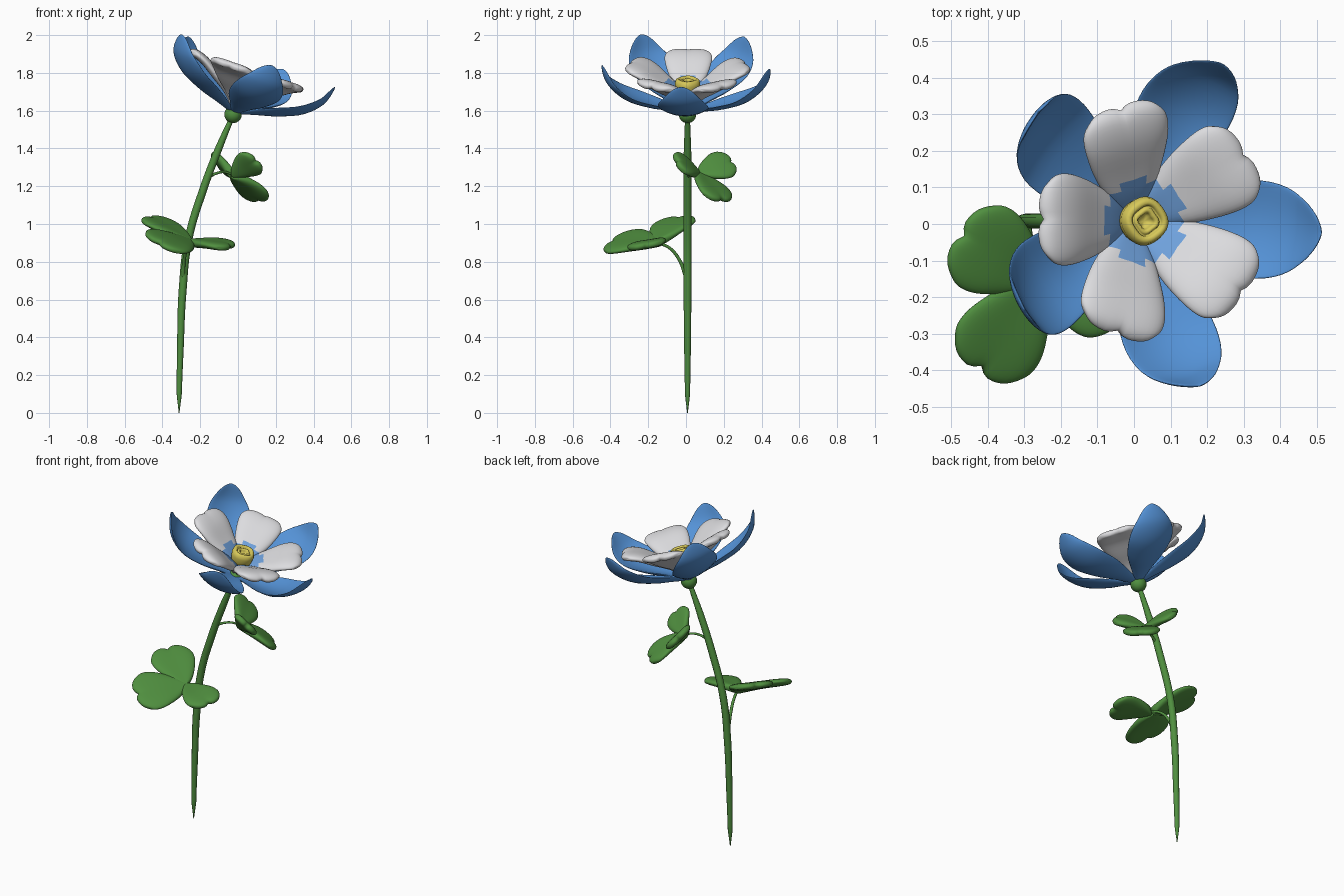
import bpy, bmesh, math
from mathutils import Vector, Matrix

if "Cube" in bpy.data.objects:
    bpy.data.objects.remove(bpy.data.objects["Cube"])


def mat(name, rgb):
    m = bpy.data.materials.new(name)
    m.diffuse_color = (*rgb, 1)
    m.use_nodes = True
    m.node_tree.nodes["Principled BSDF"].inputs["Base Color"].default_value = m.diffuse_color
    return m


GREEN = mat("leaf green", (0.08, 0.275, 0.05))
BLUE = mat("petal blue", (0.09, 0.29, 0.68))
PALE_BLUE = mat("inner ring blue", (0.16, 0.36, 0.72))
WHITE = mat("petal white", (0.72, 0.72, 0.74))
YELLOW = mat("centre yellow", (0.68, 0.58, 0.10))


def make_object(name, bm, mats):
    bmesh.ops.remove_doubles(bm, verts=bm.verts, dist=1e-5)
    bmesh.ops.recalc_face_normals(bm, faces=bm.faces)
    for f in bm.faces:
        f.smooth = True
    me = bpy.data.meshes.new(name)
    bm.to_mesh(me)
    bm.free()
    for m in mats:
        me.materials.append(m)
    ob = bpy.data.objects.new(name, me)
    bpy.context.collection.objects.link(ob)
    return ob


def spline(pts, s):
    """Smooth curve through (r, h) points, s in 0..1."""
    n = len(pts) - 1
    i = min(int(s * n), n - 1)
    t = s * n - i
    g = lambda k: Vector(pts[max(0, min(n, k))])
    a, b, c, d = g(i - 1), g(i), g(i + 1), g(i + 2)
    return 0.5 * (2 * b + (c - a) * t + (2 * a - 5 * b + 4 * c - d) * t * t
                  + (3 * b - a - 3 * c + d) * t ** 3)


def blade(name, frame, profile, width, end, thick, cup, mats, ring=0):
    """Closed, puffed petal: length follows profile, width(u) and end(v) give its outline."""
    NU, NV = 26, 20
    bm = bmesh.new()
    sides = []
    for side in (1, -1):
        grid = []
        for i in range(NU + 1):
            u = math.sin(math.pi / 2 * i / NU)
            row = []
            for j in range(NV + 1):
                v = math.sin(math.pi / 2 * (2 * j / NV - 1))
                s = u * (1 - (1 - end(v)) * u * u)
                p = spline(profile, s)
                d = spline(profile, min(1, s + 0.01)) - spline(profile, max(0, s - 0.01))
                d.normalize()
                puff = thick / 2 * math.sqrt(max(0, (1 - v ** 4) * (1 - u ** 8)))
                off = side * puff + cup * v * v * math.sin(math.pi * u)
                co = Vector((p.x - d.y * off, v * width(u), p.y + d.x * off))
                row.append(bm.verts.new(co))
            grid.append(row)
        sides.append(grid)
    for k, g in enumerate(sides):
        for i in range(NU):
            for j in range(NV):
                f = bm.faces.new((g[i][j], g[i + 1][j], g[i + 1][j + 1], g[i][j + 1]))
                c = f.calc_center_median()
                if k == 0 and math.hypot(c.x, c.y) < ring:
                    f.material_index = 1
    bmesh.ops.transform(bm, matrix=frame, verts=bm.verts)
    bmesh.ops.dissolve_degenerate(bm, dist=1e-6, edges=bm.edges)
    return make_object(name, bm, mats)


def tube(name, pts, depth):
    """Tapered stalk from (x, y, z, relative radius) points."""
    cu = bpy.data.curves.new(name, 'CURVE')
    cu.dimensions = '3D'
    cu.bevel_depth = depth
    cu.bevel_resolution = 4
    cu.use_fill_caps = True
    sp = cu.splines.new('BEZIER')
    sp.bezier_points.add(len(pts) - 1)
    for bp, p in zip(sp.bezier_points, pts):
        bp.co = p[:3]
        bp.radius = p[3]
        bp.handle_left_type = bp.handle_right_type = 'AUTO'
    tmp = bpy.data.objects.new(name + "_curve", cu)
    bpy.context.collection.objects.link(tmp)
    dg = bpy.context.evaluated_depsgraph_get()
    bm = bmesh.new()
    me = bpy.data.meshes.new_from_object(tmp.evaluated_get(dg))
    bm.from_mesh(me)
    bpy.data.objects.remove(tmp)
    for f in bm.faces:
        f.material_index = 0
    return make_object(name, bm, [GREEN])


# stem
tube("stem", [(-0.312, 0.008, 0.0, 0.1), (-0.311, 0.008, 0.10, 0.65), (-0.305, 0.008, 0.35, 0.85),
              (-0.293, 0.008, 0.65, 1.0), (-0.262, 0.008, 0.92, 1.0), (-0.185, 0.008, 1.18, 1.0),
              (-0.11, 0.008, 1.38, 0.95), (-0.025, 0.008, 1.58, 0.6)], 0.021)

# receptacle under the flower
bm = bmesh.new()
bmesh.ops.create_uvsphere(bm, u_segments=24, v_segments=14, radius=0.046,
                          matrix=Matrix.Translation((-0.026, 0.008, 1.58)))
make_object("receptacle", bm, [GREEN])

# flower head frame, leaning towards +x
HEAD = Matrix.Translation((-0.02, 0.008, 1.6)) @ Matrix.Rotation(math.radians(19), 4, 'Y')


def heart(v):
    return 1 - 0.10 * math.exp(-(v / 0.16) ** 2) - 0.22 * abs(v) ** 3


def heart_width(w):
    return lambda u: w * max(0, math.sin(math.pi * 0.66 * u)) ** 0.8


# outer blue petals and inner white petals
outer = [(0.0, -0.01), (0.11, 0.022), (0.22, 0.052), (0.345, 0.105), (0.432, 0.19), (0.465, 0.292)]
inner = [(0.005, 0.03), (0.07, 0.095), (0.15, 0.147), (0.23, 0.198), (0.295, 0.220), (0.328, 0.210)]
for k in range(5):
    turn = lambda deg: HEAD @ Matrix.Rotation(math.radians(deg + 72 * k), 4, 'Z')
    blade(f"outer_petal_{k + 1}", turn(-4), outer,
          lambda u: 0.012 * (1 - u) + 0.13 * max(0, math.sin(math.pi * u ** 1.4)) ** 0.75,
          lambda v: 1.0, 0.016, 0.035, [BLUE])
    blade(f"inner_petal_{k + 1}", turn(35), inner, heart_width(0.126), heart,
          0.048, 0.0, [WHITE, PALE_BLUE], ring=0.115)

# yellow rolled centre, slightly squarish inside
rings = [(0.045, 0.07), (0.06, 0.115), (0.066, 0.15), (0.06, 0.172), (0.048, 0.179), (0.04, 0.17),
         (0.038, 0.158), (0.034, 0.168), (0.026, 0.172), (0.02, 0.16), (0.016, 0.145), (0.0, 0.143)]
bm = bmesh.new()
N = 32
rows = []
for i, (r, h) in enumerate(rings):
    row = []
    for j in range(N):
        a = 2 * math.pi * j / N
        q = r * (1 + 0.012 * i * math.cos(4 * a + 0.6))
        row.append(bm.verts.new((q * math.cos(a), q * math.sin(a), h)))
    rows.append(row)
for a, b in zip(rows, rows[1:]):
    for j in range(N):
        bm.faces.new((a[j], a[(j + 1) % N], b[(j + 1) % N], b[j]))
bm.faces.new(rows[0])
bmesh.ops.dissolve_degenerate(bm, dist=1e-6, edges=bm.edges)
bmesh.ops.transform(bm, matrix=HEAD, verts=bm.verts)
make_object("flower_centre", bm, [YELLOW])


def clover(name, centre, normal, tips, ratio):
    """Three heart-shaped leaflets pointing along the tip vectors."""
    for k, tip in enumerate(tips):
        x = Vector(tip)
        L = x.length
        x.normalize()
        n = Vector(normal)
        z = (n - n.dot(x) * x).normalized()
        y = z.cross(x)
        frame = Matrix((x, y, z)).transposed().to_4x4()
        frame.translation = centre
        blade(f"{name}_leaflet_{k + 1}", frame, [(0, 0), (L / 2, 0.006), (L, 0)],
              heart_width(ratio * L), heart, 0.045, 0.006, [GREEN])


# lower leaf
clover("lower_leaf", (-0.255, -0.15, 0.9), (0.38, -0.31, 1),
       [(-0.225, 0.125, 0.135), (-0.175, -0.255, 0.0), (0.225, -0.085, -0.02)], 0.44)
tube("lower_leaf_stalk", [(-0.292, 0.0, 0.72, 1.2), (-0.285, -0.035, 0.81, 1), (-0.27, -0.09, 0.875, 0.9),
                          (-0.255, -0.15, 0.9, 0.8)], 0.009)

# upper leaf
clover("upper_leaf", (-0.03, 0.06, 1.262), (0.5, 0.5, 0.7),
       [(0.15, 0.135, -0.14), (-0.08, 0.19, 0.065), (0.13, -0.115, 0.075)], 0.43)
tube("upper_leaf_stalk", [(-0.16, 0.008, 1.245, 1.2), (-0.115, 0.02, 1.268, 1), (-0.07, 0.04, 1.275, 0.9),
                          (-0.03, 0.06, 1.262, 0.8)], 0.007)
